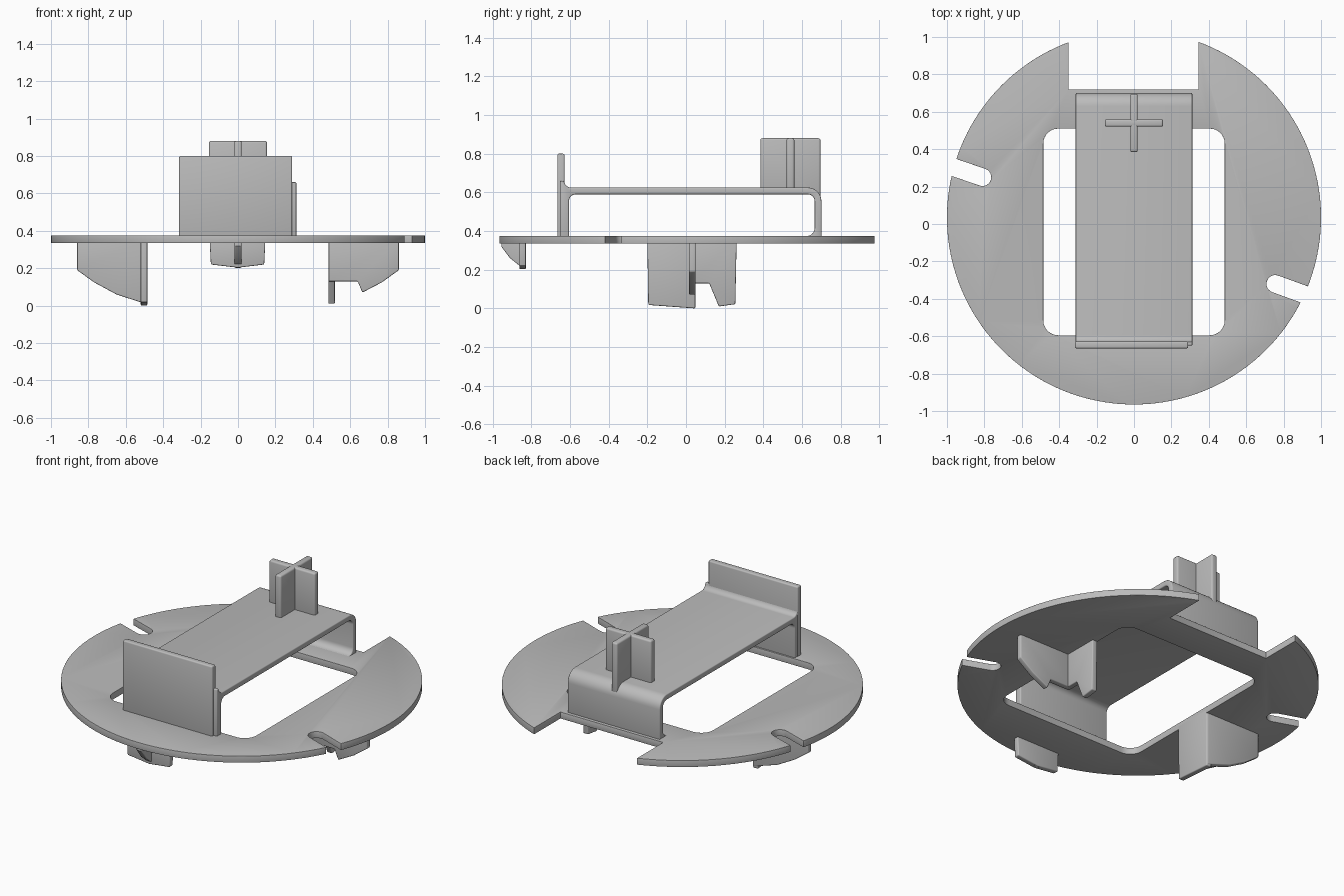
import bpy, bmesh, math
from math import sin, cos, radians

if "Cube" in bpy.data.objects:
    bpy.data.objects.remove(bpy.data.objects["Cube"], do_unlink=True)

grey = bpy.data.materials.new("plain grey")
grey.use_nodes = True
grey.diffuse_color = (0.5, 0.5, 0.5, 1)
grey.node_tree.nodes["Principled BSDF"].inputs["Base Color"].default_value = (0.5, 0.5, 0.5, 1)

CENTRE_Y = 0.035            # centre of the round plate
BOTTOM, TOP = 0.335, 0.375  # faces of the round plate
EMBED = TOP - 0.015         # where parts are rooted inside the plate


def arc(cx, cy, r, start, end, n=8):
    """Points along a circular arc, angles in degrees."""
    steps = [radians(start + (end - start) * i / n) for i in range(n + 1)]
    return [(cx + r * cos(a), cy + r * sin(a)) for a in steps]


def prism(name, pts, axis, lo, hi):
    """Extrude a 2D profile along an axis."""
    place = {"x": lambda u, v: (lo, u, v),
             "y": lambda u, v: (u, lo, v),
             "z": lambda u, v: (u, v, lo)}[axis]
    bm = bmesh.new()
    face = bm.faces.new([bm.verts.new(place(u, v)) for u, v in pts])
    moved = bmesh.ops.extrude_face_region(bm, geom=[face])["geom"]
    shift = [hi - lo if a == axis else 0 for a in "xyz"]
    bmesh.ops.translate(bm, vec=shift, verts=[g for g in moved if isinstance(g, bmesh.types.BMVert)])
    bmesh.ops.recalc_face_normals(bm, faces=bm.faces)
    mesh = bpy.data.meshes.new(name)
    bm.to_mesh(mesh)
    bm.free()
    ob = bpy.data.objects.new(name, mesh)
    bpy.context.collection.objects.link(ob)
    mesh.materials.append(grey)
    return ob


def finish(ob, width=0.01, cutters=()):
    """Cut, round the edges and smooth the shading."""
    bpy.ops.object.select_all(action="DESELECT")
    ob.select_set(True)
    bpy.context.view_layer.objects.active = ob
    for cutter in cutters:
        cutter.hide_render = True
        mod = ob.modifiers.new("cut", "BOOLEAN")
        mod.operation, mod.solver, mod.object = "DIFFERENCE", "EXACT", cutter
        bpy.ops.object.modifier_apply(modifier=mod.name)
        bpy.data.objects.remove(cutter, do_unlink=True)
    mod = ob.modifiers.new("round", "BEVEL")
    mod.width, mod.segments, mod.limit_method, mod.angle_limit = width, 3, "ANGLE", radians(40)
    bpy.ops.object.modifier_apply(modifier=mod.name)
    bpy.ops.object.shade_smooth_by_angle(angle=radians(35))


def rect(u0, v0, u1, v1):
    return [(u0, v0), (u1, v0), (u1, v1), (u0, v1)]


def slot(x, y, angle, r=0.047):
    """Round-ended slot opening outwards at the given angle."""
    pts = arc(x, y, r, angle + 90, angle + 270, 12)
    dx, dy = 0.5 * cos(radians(angle)), 0.5 * sin(radians(angle))
    pts += [(pts[-1][0] + dx, pts[-1][1] + dy), (pts[0][0] + dx, pts[0][1] + dy)]
    return prism("slot_cutter", pts, "z", 0.2, 0.5)


# Round base plate with window, back notch and two slanted slots
base = prism("base_plate", arc(0, CENTRE_Y, 1, 0, 360, 160)[:-1], "z", BOTTOM, TOP)
r = 0.08
window = (arc(0.485 - r, 0.51 - r, r, 0, 90) + arc(-0.485 + r, 0.51 - r, r, 90, 180)
          + arc(-0.485 + r, -0.595 + r, r, 180, 270) + arc(0.485 - r, -0.595 + r, r, 270, 360))
finish(base, 0.01, [
    prism("window_cutter", window, "z", 0.2, 0.5),
    prism("notch_cutter", rect(-0.35, 0.72, 0.345, 1.2), "z", 0.2, 0.5),
    slot(-0.81, 0.25, 161),
    slot(0.755, -0.32, -20)])

# Bridge strap: front leg, flat top, curved back leg with filleted foot
bridge = ([(-0.65, EMBED), (-0.65, 0.66), (-0.63, 0.66)]
          + arc(-0.595, 0.66, 0.035, 190, 270)
          + arc(0.63, 0.555, 0.07, 90, 0)
          + [(0.70, EMBED), (0.625, EMBED)]
          + arc(0.625, 0.415, 0.04, -90, 0)
          + arc(0.63, 0.555, 0.035, 0, 90)
          + arc(-0.57, 0.555, 0.035, 90, 180)
          + [(-0.605, EMBED)])
finish(prism("bridge_strap", bridge, "x", -0.312, 0.312), 0.006)

# Upright tab across the front of the bridge
finish(prism("front_tab", rect(-0.315, EMBED, 0.29, 0.80), "y", -0.665, -0.628), 0.008)

# Cross-shaped post on the bridge
finish(prism("post_cross_rib", rect(-0.155, 0.6, 0.155, 0.88), "y", 0.52, 0.56))
long_rib = [(0.385, 0.6), (0.64, 0.6), (0.675, 0.57), (0.695, 0.57), (0.695, 0.88), (0.385, 0.88)]
finish(prism("post_long_rib", long_rib, "x", -0.02, 0.02))

# Right leg: sloping radial fin and a cross fin towards the front
right_fin = [(-0.86, EMBED), (-0.86, 0.19), (-0.77, 0.125), (-0.65, 0.06), (-0.49, 0.008), (-0.49, EMBED)]
finish(prism("right_leg_fin", right_fin, "y", 0.015, 0.05), 0.006)
right_blade = [(-0.2, EMBED), (-0.195, 0.018), (0.048, 0.0), (0.048, EMBED)]
finish(prism("right_leg_blade", right_blade, "x", -0.52, -0.485), 0.006)

# Left leg: notched radial fin and a toothed cross fin towards the back
left_fin = [(0.485, EMBED), (0.485, 0.13), (0.64, 0.13), (0.665, 0.07), (0.77, 0.125), (0.86, 0.19), (0.86, EMBED)]
finish(prism("left_leg_fin", left_fin, "y", 0.015, 0.05), 0.006)
left_blade = [(0.02, EMBED), (0.02, 0.13), (0.12, 0.13), (0.17, 0.01), (0.255, 0.022), (0.262, EMBED)]
finish(prism("left_leg_blade", left_blade, "x", 0.483, 0.518), 0.006)

# Short front leg: flat blade with a tapered rib in front
blade = [(-0.152, EMBED), (-0.145, 0.22), (0, 0.203), (0.14, 0.22), (0.147, EMBED)]
finish(prism("front_leg_blade", blade, "y", -0.862, -0.828), 0.006)
rib = [(-0.955, EMBED), (-0.955, 0.32), (-0.91, 0.26), (-0.835, 0.2), (-0.835, EMBED)]
finish(prism("front_leg_rib", rib, "x", -0.02, 0.02), 0.006)
